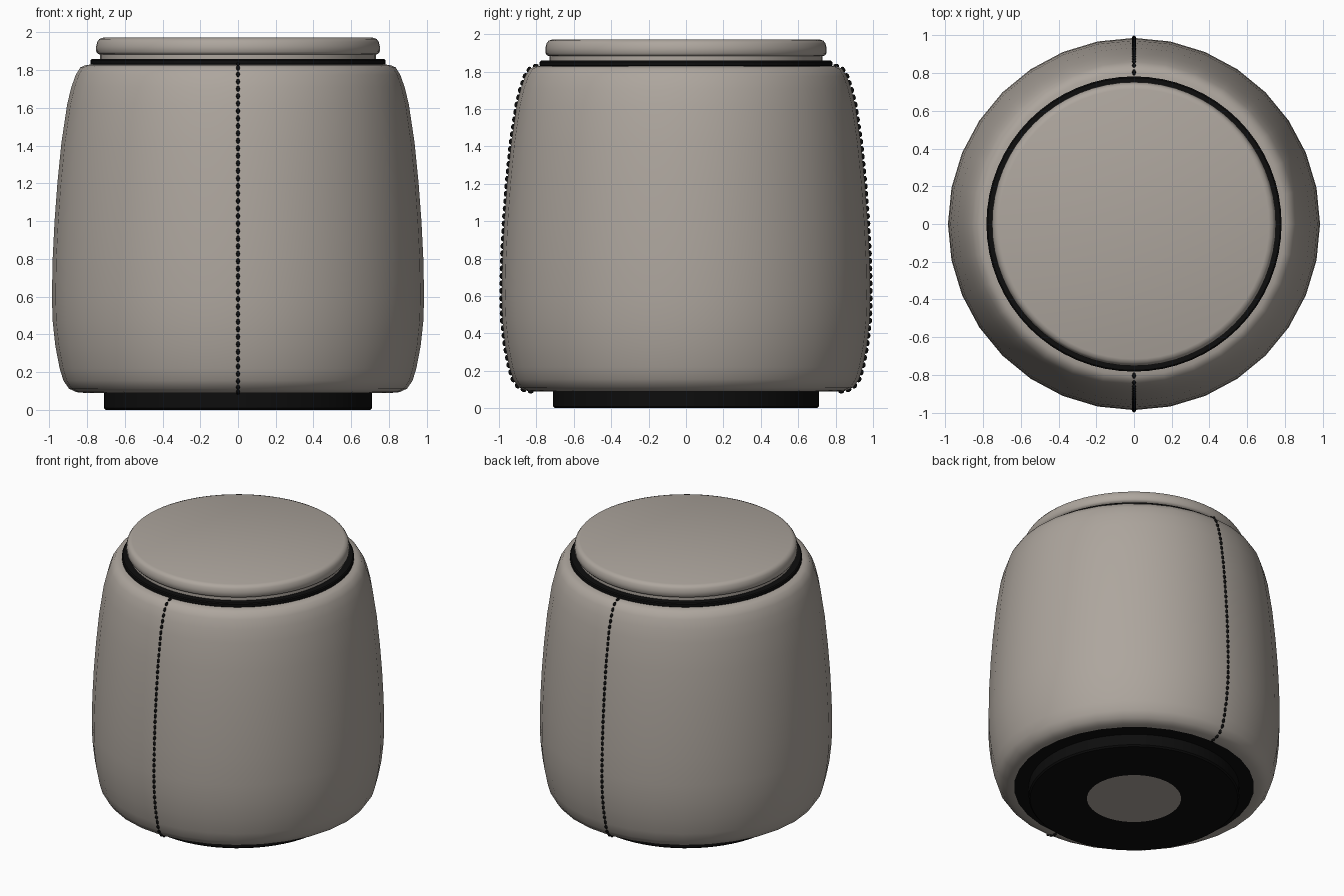
import bpy, bmesh, math
from mathutils import Vector, Matrix

if "Cube" in bpy.data.objects:
    bpy.data.objects.remove(bpy.data.objects["Cube"])


def material(name, rgb):
    m = bpy.data.materials.new(name)
    m.diffuse_color = (*rgb, 1)
    m.use_nodes = True
    m.node_tree.nodes["Principled BSDF"].inputs["Base Color"].default_value = m.diffuse_color
    return m


FABRIC = material("warm grey fabric", (0.42, 0.38, 0.34))
BLACK = material("black trim", (0.004, 0.004, 0.004))


def finish(bm, name, mats, angle=40):
    bmesh.ops.recalc_face_normals(bm, faces=bm.faces)
    me = bpy.data.meshes.new(name)
    bm.to_mesh(me)
    bm.free()
    ob = bpy.data.objects.new(name, me)
    bpy.context.collection.objects.link(ob)
    for m in mats:
        me.materials.append(m)
    bpy.ops.object.select_all(action='DESELECT')
    ob.select_set(True)
    bpy.context.view_layer.objects.active = ob
    bpy.ops.object.shade_smooth_by_angle(angle=math.radians(angle))
    return ob


def lathe(name, profile, mats, sides=64, rule=None):
    """Revolve (radius, z) points around z; radius 0 ends are welded."""
    bm = bmesh.new()
    vs = [bm.verts.new((0, -r, z)) for r, z in profile]
    es = [bm.edges.new(p) for p in zip(vs, vs[1:])]
    bmesh.ops.spin(bm, geom=vs + es, cent=(0, 0, 0), axis=(0, 0, 1),
                   angle=2 * math.pi, steps=sides)
    bmesh.ops.remove_doubles(bm, verts=bm.verts, dist=1e-4)
    if rule:
        for f in bm.faces:
            f.material_index = rule(f.calc_center_median())
    return finish(bm, name, mats)


# Fabric body, with the black underside split at radius 0.81
side = [(0.81, 0.09), (0.855, 0.094), (0.895, 0.112), (0.925, 0.155), (0.945, 0.22),
        (0.968, 0.34), (0.982, 0.47), (0.986, 0.6), (0.982, 0.8), (0.972, 1.0),
        (0.957, 1.2), (0.935, 1.42), (0.905, 1.62), (0.883, 1.71), (0.86, 1.775),
        (0.835, 1.815), (0.805, 1.828), (0.765, 1.83)]
lathe("body", [(0, 0.09)] + side + [(0, 1.83)], [FABRIC, BLACK], 32,
      lambda c: 1 if c.z < 0.0901 else 0)

# Base plinth with a fabric-coloured disc set in the underside
lathe("base", [(0, 0), (0.317, 0), (0.7, 0), (0.71, 0.01), (0.71, 0.09), (0, 0.09)],
      [BLACK, FABRIC], 64,
      lambda c: 1 if c.z < 0.001 and c.xy.length < 0.31 else 0)

# Black piping ring under the lid
lathe("piping_ring", [(0, 1.826), (0.775, 1.826), (0.782, 1.832), (0.782, 1.852),
                      (0.775, 1.858), (0, 1.858)], [BLACK])

# Lid: recessed neck and rounded top pad
lathe("lid", [(0, 1.85), (0.73, 1.85), (0.73, 1.882), (0.742, 1.886), (0.751, 1.897),
              (0.752, 1.925), (0.746, 1.95), (0.735, 1.965), (0.715, 1.972), (0, 1.972)],
      [FABRIC])

# Stitches: small beads laid at even spacing along the side profile, front and back
pts = [Vector((0, -r, z)) for r, z in side]
bm = bmesh.new()
pitch, travelled, target = 0.04, 0.0, 0.02
for a, b in zip(pts, pts[1:]):
    length = (b - a).length
    d = (b - a).normalized()
    while target <= travelled + length:
        p = a + d * (target - travelled)
        out = Vector((0, -d.z, d.y))
        rot = Matrix((Vector((1, 0, 0)), out, d)).transposed().to_4x4()
        for turn in (0, math.pi):
            mat = (Matrix.Rotation(turn, 4, 'Z') @ Matrix.Translation(p + out * 0.002)
                   @ rot @ Matrix.Diagonal((0.01, 0.011, 0.016, 1)))
            bmesh.ops.create_uvsphere(bm, u_segments=8, v_segments=6, radius=1, matrix=mat)
        target += pitch
    travelled += length
finish(bm, "stitches", [BLACK], 60)
